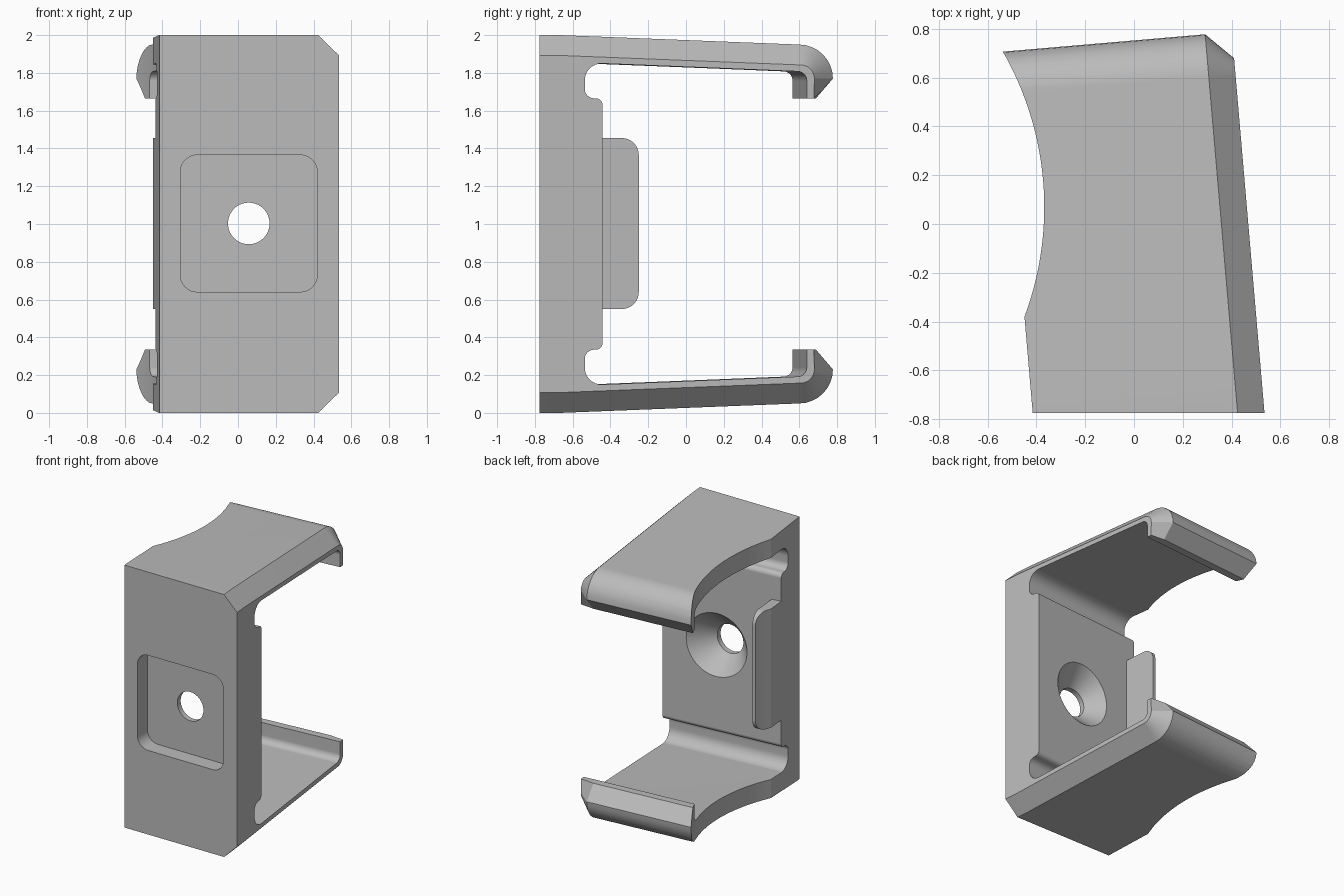
import bpy
import bmesh
import math
from mathutils import Matrix

cube = bpy.data.objects.get("Cube")
if cube:
    bpy.data.objects.remove(cube, do_unlink=True)

SKEW = Matrix.Rotation(math.radians(4.9), 4, "Z")   # arms lean against the flat front

grey = bpy.data.materials.new("plain_grey")
grey.use_nodes = True
colour = (0.5, 0.5, 0.5, 1)
grey.diffuse_color = colour
for node in grey.node_tree.nodes:
    if node.type == "BSDF_PRINCIPLED":
        node.inputs["Base Color"].default_value = colour


def arc(cx, cy, r, start, end, steps=8):
    angles = [math.radians(start + (end - start) * i / steps) for i in range(steps + 1)]
    return [(cx + r * math.cos(a), cy + r * math.sin(a)) for a in angles]


def loft(name, rings, matrix=Matrix()):
    """Join equal rings of 3D points into a closed solid."""
    bm = bmesh.new()
    rows = [[bm.verts.new(matrix @ Matrix.Translation(p).translation) for p in ring] for ring in rings]
    n = len(rows[0])
    for a, b in zip(rows, rows[1:]):
        for i in range(n):
            j = (i + 1) % n
            bm.faces.new((a[i], a[j], b[j], b[i]))
    bm.faces.new(rows[0])
    bm.faces.new(rows[-1])
    bmesh.ops.recalc_face_normals(bm, faces=bm.faces)
    mesh = bpy.data.meshes.new(name)
    bm.to_mesh(mesh)
    bm.free()
    mesh.materials.append(grey)
    obj = bpy.data.objects.new(name, mesh)
    bpy.context.collection.objects.link(obj)
    return obj


def along_x(profile, x):
    return [(x, y, z) for y, z in profile]


def along_y(profile, y):
    return [(x, y, z) for x, z in profile]


def along_z(profile, z):
    return [(x, y, z) for x, y in profile]


def activate(obj):
    bpy.ops.object.select_all(action="DESELECT")
    obj.select_set(True)
    bpy.context.view_layer.objects.active = obj


def cut(obj, cutters):
    activate(obj)
    for cutter in cutters:
        mod = obj.modifiers.new("cut", "BOOLEAN")
        mod.operation = "DIFFERENCE"
        mod.solver = "EXACT"
        mod.object = cutter
        bpy.ops.object.modifier_apply(modifier=mod.name)


def finish(obj):
    activate(obj)
    bpy.ops.object.shade_smooth_by_angle(angle=math.radians(25))
    obj.modifiers.new("even_shading", "WEIGHTED_NORMAL").keep_sharp = True


def clip_profile(inset):
    """C-shaped side profile; inset pulls in the outer line only."""
    outer = [(-0.95, 2 - inset), (-0.7, 2 - inset)]
    outer += arc(0.57, 1.77, 0.18 - inset, 90, 0)
    outer += [(0.64 if inset else 0.66, 1.665)]
    inner = [(0.602, 1.665)]
    inner += arc(0.552, 1.758, 0.05, 0, 90)
    inner += arc(-0.488, 1.76, 0.09, 90, 180)
    inner += arc(-0.528, 1.715, 0.05, 180, 270)
    inner += arc(-0.518, 1.63, 0.035, 90, 0)
    half = outer + inner
    return half + [(y, 2 - z) for y, z in reversed(half)]


# Clip body with a chamfer along one side
body = loft("clip_body", [along_x(clip_profile(0), -0.48),
                          along_x(clip_profile(0), 0.357),
                          along_x(clip_profile(0.108), 0.467)], SKEW)

# Locating tab standing on the plate
tab_outline = [(-0.485, 0.55)] + arc(-0.306, 0.64, 0.09, -90, 0)
tab_outline += arc(-0.306, 1.365, 0.09, 0, 90) + [(-0.485, 1.455)]
tab = loft("locating_tab", [along_x(tab_outline, x) for x in (-0.48, -0.405)], SKEW)

# Cutter for the flat front
square = [(-1, -1), (1, -1), (1, 3), (-1, 3)]
front_cutter = loft("front_cutter", [along_y(square, y) for y in (-2, -0.775)])

# Cutter for the hollow side
circle = arc(-1.651, 0.069, 1.283, 0, 360, 240)[:-1]
side_cutter = loft("side_cutter", [along_z(circle, z) for z in (-0.5, 2.5)])

# Cutter for the rounded square pocket
px, pz, reach = 0.057, 1.003, 0.2725
pocket = []
for sx, sz, start in ((1, 1, 0), (-1, 1, 90), (-1, -1, 180), (1, -1, 270)):
    pocket += arc(px + sx * reach, pz + sz * reach, 0.09, start, start + 90)
pocket_cutter = loft("pocket_cutter", [along_y(pocket, y) for y in (-0.9, -0.655)])

# Cutter for the countersunk screw hole
steps = ((-0.9, 0.11), (-0.615, 0.11), (-0.48, 0.24), (-0.4, 0.317))
hole_cutter = loft("hole_cutter", [along_y(arc(px, pz, r, 0, 360, 64)[:-1], y) for y, r in steps])

cutters = [front_cutter, side_cutter, pocket_cutter, hole_cutter]
cut(body, cutters)
cut(tab, [side_cutter])
for cutter in cutters:
    bpy.data.objects.remove(cutter, do_unlink=True)

finish(body)
finish(tab)
